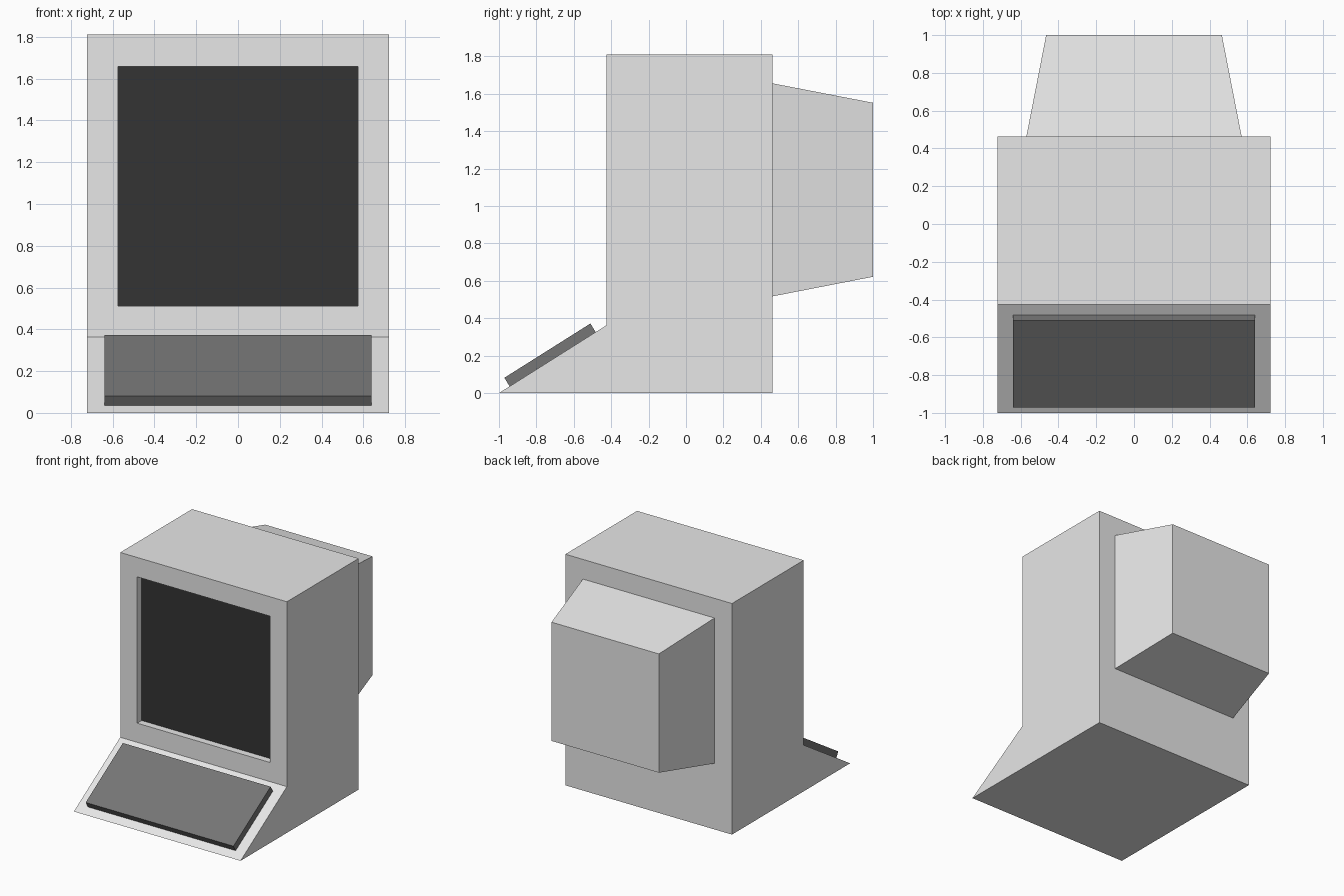
import bpy, bmesh

if "Cube" in bpy.data.objects:
    bpy.data.objects.remove(bpy.data.objects["Cube"])


def material(name, value):
    m = bpy.data.materials.new(name)
    m.diffuse_color = (value, value, value, 1)
    m.use_nodes = True
    m.node_tree.nodes["Principled BSDF"].inputs["Base Color"].default_value = m.diffuse_color
    return m


casing = material("light grey casing", 0.8)
dark = material("dark grey keyboard", 0.18)
glass = material("near black screen", 0.034)


def extrude_profile(bm, profile, half_width):
    """Extrude a (y, z) side profile symmetrically across x."""
    face = bm.faces.new([bm.verts.new((-half_width, y, z)) for y, z in profile])
    ext = bmesh.ops.extrude_face_region(bm, geom=[face])
    moved = [g for g in ext["geom"] if isinstance(g, bmesh.types.BMVert)]
    bmesh.ops.translate(bm, verts=moved, vec=(2 * half_width, 0, 0))
    bmesh.ops.recalc_face_normals(bm, faces=bm.faces[:])
    bm.normal_update()


def finish(bm, name, mats):
    me = bpy.data.meshes.new(name)
    bm.to_mesh(me)
    bm.free()
    for m in mats:
        me.materials.append(m)
    ob = bpy.data.objects.new(name, me)
    bpy.context.collection.objects.link(ob)
    return ob


# Casing with sloped keyboard shelf
FRONT, BACK, TOP, SHELF = -0.426, 0.462, 1.81, 0.362
bm = bmesh.new()
extrude_profile(bm, [(-1, 0), (BACK, 0), (BACK, TOP), (FRONT, TOP), (FRONT, SHELF)], 0.722)

# Recessed screen: inset the front face, size it, push it in
front = next(f for f in bm.faces if f.normal.y < -0.99)
bmesh.ops.inset_individual(bm, faces=[front], thickness=0.147)
for v in front.verts:
    v.co.x = 0.575 if v.co.x > 0 else -0.575
    v.co.z = 1.658 if v.co.z > 1 else 0.512
screen = bmesh.ops.extrude_discrete_faces(bm, faces=[front])["faces"][0]
bmesh.ops.translate(bm, verts=screen.verts[:], vec=(0, 0.055, 0))
screen.material_index = 1
finish(bm, "monitor_casing", [casing, glass])

# Tapered rear housing
bm = bmesh.new()
extrude_profile(bm, [(BACK, 0.517), (1, 0.622), (1, 1.552), (BACK, 1.656)], 0.57)
for v in bm.verts:
    if v.co.y > 0.9:
        v.co.x *= 0.465 / 0.57
finish(bm, "rear_housing", [casing])

# Keyboard slab lying on the slope
bm = bmesh.new()
extrude_profile(bm, [(-0.943, 0.036), (-0.483, 0.326), (-0.511, 0.372), (-0.971, 0.082)], 0.64)
finish(bm, "keyboard", [dark])
